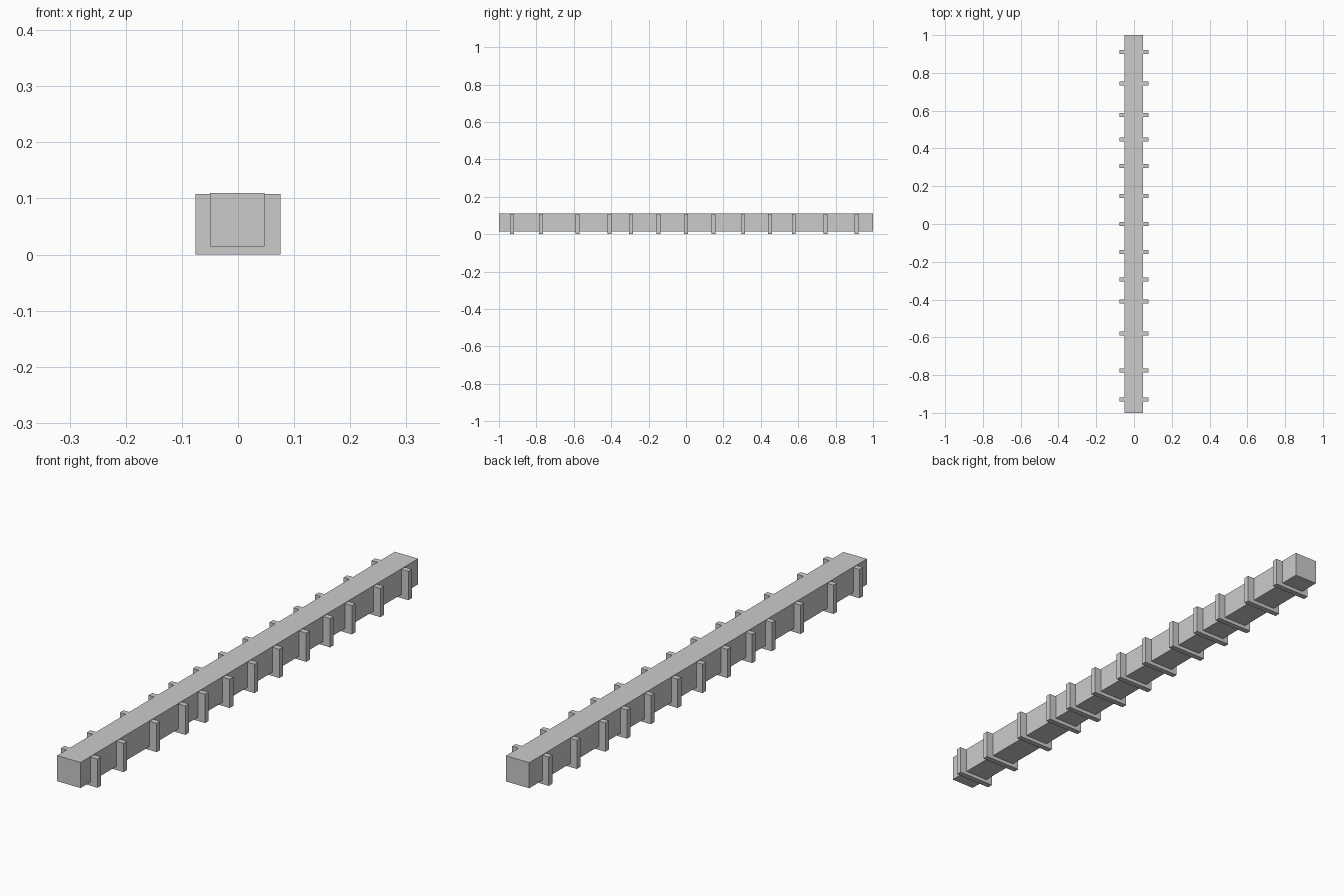
import bpy

if "Cube" in bpy.data.objects:
    bpy.data.objects.remove(bpy.data.objects["Cube"])


def box(name, lo, hi):
    """Axis-aligned box between two corners."""
    bpy.ops.mesh.primitive_cube_add(size=1, location=[(a + b) / 2 for a, b in zip(lo, hi)])
    obj = bpy.context.object
    obj.name = name
    obj.scale = [b - a for a, b in zip(lo, hi)]
    bpy.ops.object.transform_apply(location=False, rotation=False, scale=True)
    return obj


# Long square beam
box("beam", (-0.050, -1.0, 0.014), (0.047, 1.0, 0.110))

# Unevenly spaced cross ribs, passing through the beam and slightly below it
rib_positions = [-0.930, -0.776, -0.580, -0.410, -0.294, -0.147, 0.0,
                 0.147, 0.306, 0.448, 0.576, 0.745, 0.911]
half = 0.0105
for i, y in enumerate(rib_positions):
    box(f"rib_{i + 1}", (-0.076, y - half, 0.0), (0.076, y + half, 0.108))
